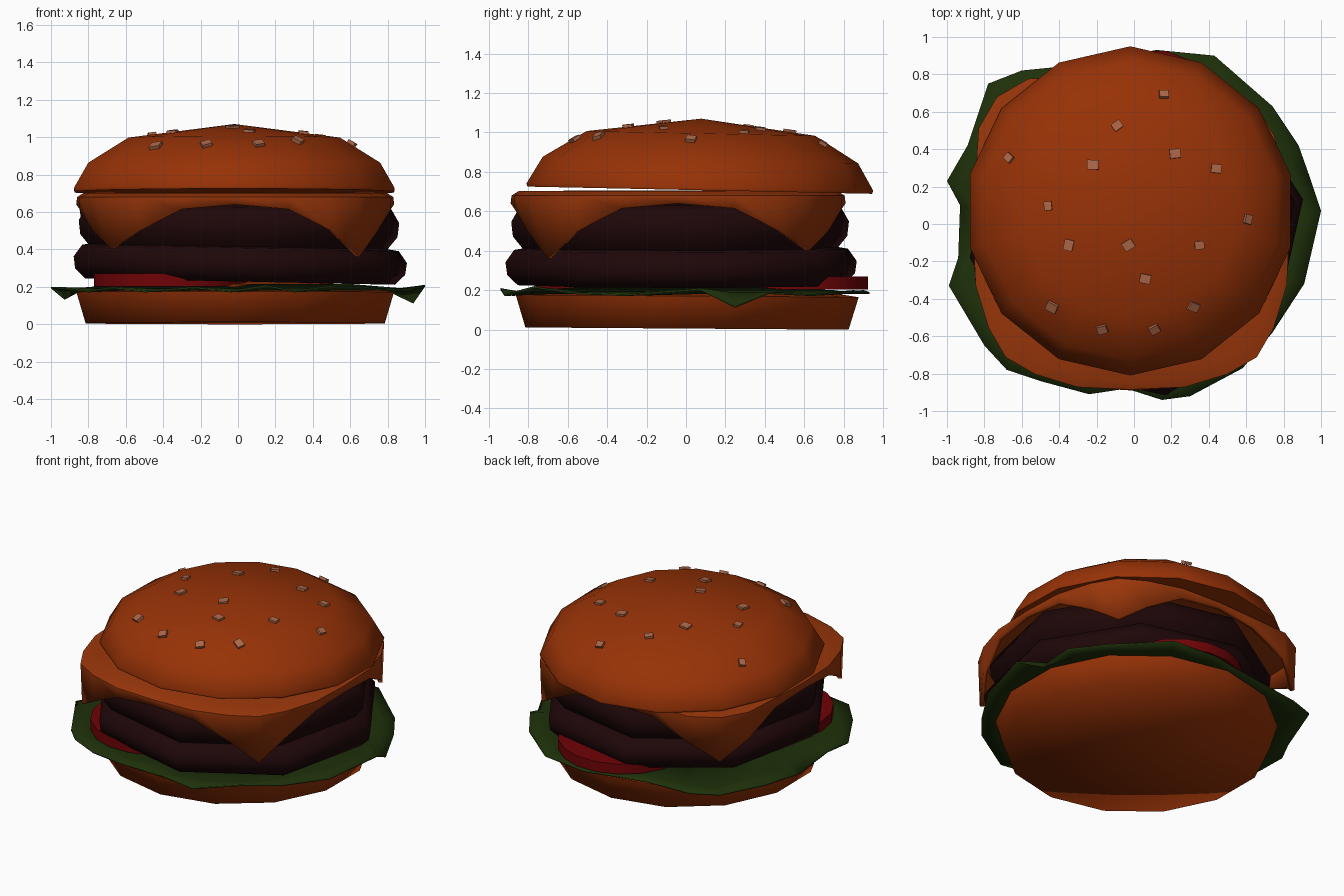
import bpy, bmesh, math, random
from mathutils import Vector, Euler

random.seed(4)
old = bpy.data.objects.get("Cube")
if old:
    bpy.data.objects.remove(old, do_unlink=True)


def material(name, rgb):
    m = bpy.data.materials.new(name)
    m.use_nodes = True
    colour = (*rgb, 1)
    m.diffuse_color = colour
    bsdf = next(n for n in m.node_tree.nodes if n.type == 'BSDF_PRINCIPLED')
    bsdf.inputs["Base Color"].default_value = colour
    bsdf.inputs["Roughness"].default_value = 0.8
    return m


bread = material("toasted bread", (0.31, 0.032, 0.002))
cheddar = material("melted cheese", (0.32, 0.037, 0.003))
meat = material("grilled meat", (0.013, 0.002, 0.0025))
leaf = material("green leaf", (0.013, 0.03, 0.003))
red = material("tomato red", (0.16, 0.001, 0.002))
sesame = material("sesame", (0.41, 0.135, 0.065))


def finish(name, bm, mat, loc=(0, 0, 0), tilt=(0, 0), sharp=50):
    """Turn a bmesh into a shaded, coloured object."""
    bmesh.ops.recalc_face_normals(bm, faces=bm.faces)
    mesh = bpy.data.meshes.new(name)
    bm.to_mesh(mesh)
    bm.free()
    mesh.materials.append(mat)
    for p in mesh.polygons:
        p.use_smooth = True
    mesh.set_sharp_from_angle(angle=math.radians(sharp))
    ob = bpy.data.objects.new(name, mesh)
    bpy.context.collection.objects.link(ob)
    ob.location = loc
    ob.rotation_euler = (math.radians(tilt[0]), math.radians(tilt[1]), 0)
    return ob


def bridge(bm, a, b):
    """Join two closed rings of vertices with quads."""
    n = len(a)
    for i in range(n):
        j = (i + 1) % n
        bm.faces.new((a[i], a[j], b[j], b[i]))


def lathe(name, profile, sides, mat, loc, turn=0, tilt=(0, 0), sharp=50):
    """Revolve a (radius, height) profile; zero radius ends make a point."""
    bm = bmesh.new()
    rings = []
    for r, z in profile:
        if r == 0:
            rings.append([bm.verts.new((0, 0, z))])
            continue
        angles = [math.radians(turn) + math.tau * i / sides for i in range(sides)]
        rings.append([bm.verts.new((r * math.cos(a), r * math.sin(a), z)) for a in angles])
    for a, b in zip(rings, rings[1:]):
        if len(a) == 1 or len(b) == 1:
            tip, ring = (a[0], b) if len(a) == 1 else (b[0], a)
            for i in range(sides):
                bm.faces.new((tip, ring[i], ring[(i + 1) % sides]))
        else:
            bridge(bm, a, b)
    return finish(name, bm, mat, loc, tilt, sharp)


# Buns
lathe("bottom_bun", [(0, 0), (0.82, 0), (0.87, 0.165), (0.6, 0.205), (0, 0.24)],
      14, bread, (-0.015, 0.005, 0.005), 90, (-0.4, 0), sharp=85)
dome = [(0, 0.355), (0.58, 0.28), (0.8, 0.145), (0.88, 0.008)]
bun_loc, bun_tilt = Vector((-0.02, 0.07, 0.715)), (-1.2, 0)
lathe("top_bun", dome + [(0.875, -0.008), (0, -0.008)], 14, bread, bun_loc, 90, bun_tilt)

# Two meat patties
for name, x, y, z, r, h, tilt in (("lower_patty", 0.012, -0.025, 0.325, 0.905, 0.097, 1.2),
                                  ("upper_patty", 0.005, -0.03, 0.525, 0.87, 0.115, 0.6)):
    edge = [(0, -h), (r * 0.93, -h), (r * 0.99, -h * 0.45),
            (r, h * 0.2), (r * 0.95, h * 0.85), (r * 0.85, h), (0, h)]
    lathe(name, edge, 8, meat, (x, y, z), 10, (0, tilt))

# Two tomato slices
for name, x, y in (("front_tomato", -0.36, -0.36), ("back_tomato", 0.1, 0.52)):
    lathe(name, [(0, 0), (0.41, 0), (0.41, 0.068), (0, 0.068)], 18, red, (x, y, 0.202))

# Wavy lettuce leaf, outer edge listed clockwise
outline = [(-.6, .82, .19), (-.78, .75, .2), (-.89, .42, .17), (-1, .23, .2), (-.93, .1, .14),
           (-.94, -.18, .18), (-.99, -.33, .2), (-.8, -.65, .18), (-.68, -.78, .2),
           (-.5, -.84, .18), (-.24, -.91, .2), (-.04, -.88, .18), (.15, -.94, .21),
           (.3, -.92, .18), (.58, -.77, .22), (.74, -.58, .19), (.91, -.32, .18),
           (1, .07, .21), (.94, .25, .12), (.88, .42, .19), (.74, .63, .18), (.43, .9, .2),
           (.12, .93, .19), (-.3, .85, .2)]
bm = bmesh.new()
outer = [bm.verts.new(p) for p in outline]
middle = [bm.verts.new((x * 0.9, y * 0.9, 0.19)) for x, y, z in outline]
inner = [bm.verts.new((x * 0.6, y * 0.6, 0.215)) for x, y, z in outline]
bridge(bm, outer, middle)
bridge(bm, middle, inner)
lettuce = finish("lettuce", bm, leaf, sharp=30)
lettuce.modifiers.new("thickness", 'SOLIDIFY').thickness = 0.01

# Cheese slice: flat top, rounded fold, four uneven corners hanging down
bm = bmesh.new()
rows = [[], [], [], []]
for quarter, (reach, tip_z) in enumerate(((1, 0.4), (1.07, 0.375), (1, 0.405), (1, 0.36))):
    for step, top_r, rim_r, low_r, low_z in ((-45, .81, .845, .85, .64), (-26, .82, .88, .88, .615),
                                             (-11, .84, .92, .92, .5), (0, .85, .95, .94, tip_z),
                                             (11, .84, .92, .92, .5), (26, .82, .88, .88, .615)):
        a = math.radians(45 + 90 * quarter + step)
        stretch = reach if abs(step) < 20 else 1
        spots = ((0.5, 0.705), (top_r, 0.702), (rim_r * stretch, 0.68), (low_r * stretch, low_z))
        for row, (r, z) in zip(rows, spots):
            row.append(bm.verts.new((r * math.cos(a), r * math.sin(a), z)))
for a, b in zip(rows, rows[1:]):
    bridge(bm, a, b)
bm.faces.new(rows[0])
cheese = finish("cheese_slice", bm, cheddar, (-0.015, -0.04, 0))
solid = cheese.modifiers.new("thickness", 'SOLIDIFY')
solid.thickness = 0.025

# Sesame seeds resting on the dome
seeds = [(.16, .69), (-.09, .52), (-.67, .35), (-.22, .31), (.22, .37), (.44, .29), (-.46, .09),
         (.61, .02), (-.35, -.12), (-.03, -.12), (.35, -.12), (.06, -.3), (-.44, -.45),
         (.32, -.45), (-.17, -.57), (.11, -.57)]
turn = Euler((math.radians(bun_tilt[0]), 0, 0)).to_matrix()
for i, (x, y) in enumerate(seeds):
    out = Vector((x - bun_loc.x, y - bun_loc.y, 0))
    r = out.length
    for (r0, z0), (r1, z1) in zip(dome, dome[1:]):
        if r0 <= r <= r1:
            z = z0 + (z1 - z0) * (r - r0) / (r1 - r0)
            normal = out.normalized() * (z0 - z1) + Vector((0, 0, r1 - r0))
    bm = bmesh.new()
    bmesh.ops.create_cube(bm, size=1)
    size = random.uniform(0.046, 0.062)
    bmesh.ops.scale(bm, vec=(size, size * 0.85, 0.018), verts=bm.verts)
    seed = finish(f"sesame_seed_{i + 1}", bm, sesame, bun_loc + turn @ (out + Vector((0, 0, z + 0.004))))
    spin = Euler((0, 0, random.uniform(0, math.pi))).to_matrix()
    lean = (turn @ normal).to_track_quat('Z', 'Y').to_matrix()
    seed.rotation_euler = (lean @ spin).to_euler()
